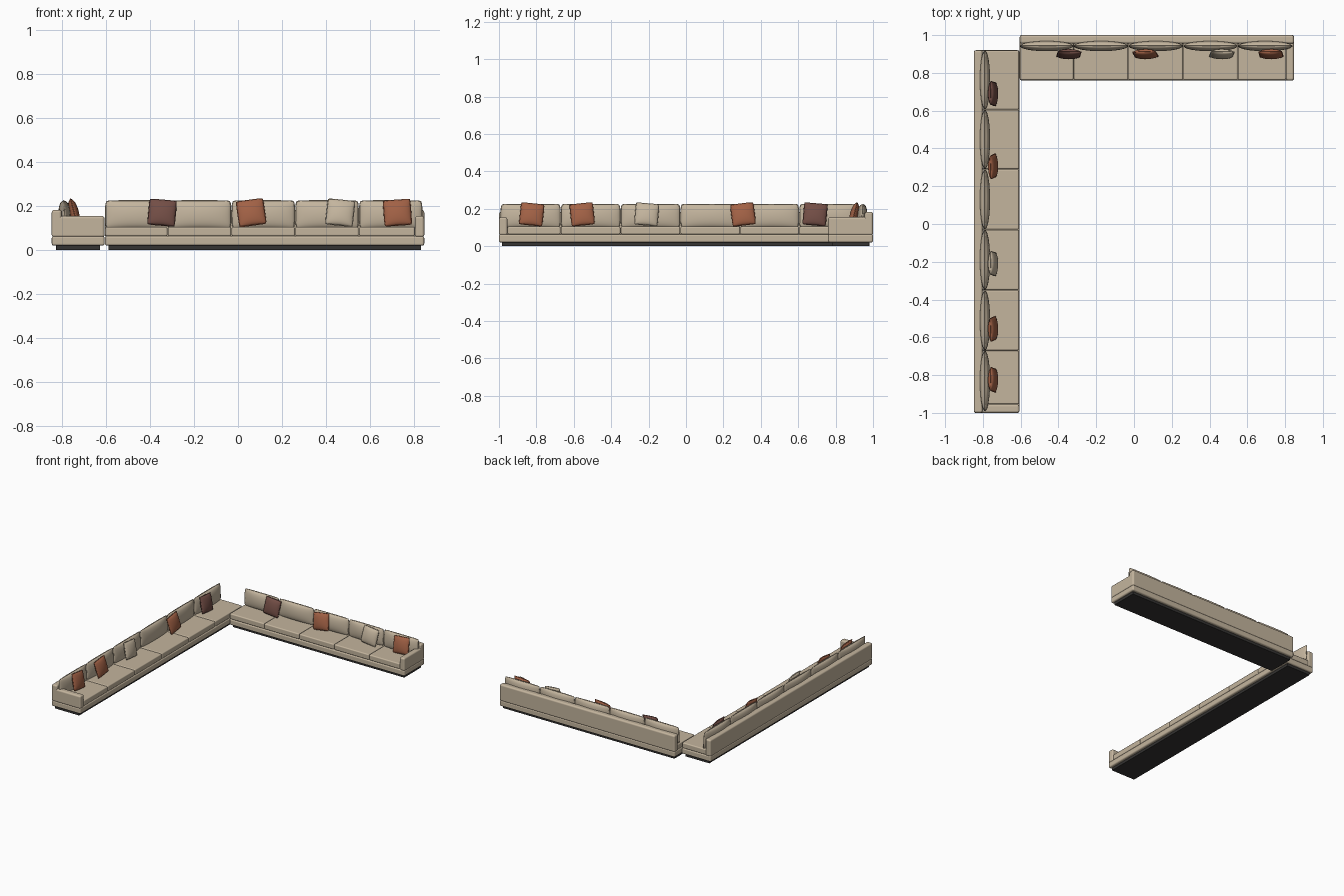
import bpy, bmesh
from math import sin, pi, radians
from mathutils import Matrix, Vector

cube = bpy.data.objects.get("Cube")
if cube:
    bpy.data.objects.remove(cube, do_unlink=True)


def material(name, rgb):
    mat = bpy.data.materials.new(name)
    mat.use_nodes = True
    mat.diffuse_color = (*rgb, 1)
    for node in mat.node_tree.nodes:
        if node.type == 'BSDF_PRINCIPLED':
            node.inputs["Base Color"].default_value = (*rgb, 1)
            node.inputs["Roughness"].default_value = 0.8
    return mat


BEIGE = material("beige fabric", (0.55, 0.46, 0.34))
ORANGE = material("burnt orange fabric", (0.36, 0.12, 0.06))
BROWN = material("dark brown fabric", (0.17, 0.075, 0.06))
BLACK = material("black plinth", (0.035, 0.033, 0.032))


def add(name, data, mat, frame):
    obj = bpy.data.objects.new(name, data)
    bpy.context.collection.objects.link(obj)
    data.materials.append(mat)
    obj.matrix_world = frame
    return obj


def box(name, frame, mat, xs, ys, zs, radius):
    """Soft-edged block spanning the given ranges."""
    bm = bmesh.new()
    bmesh.ops.create_cube(bm, size=1)
    spans = (xs, ys, zs)
    for v in bm.verts:
        v.co = Vector([(a + b) / 2 + c * (b - a) for c, (a, b) in zip(v.co, spans)])
    for f in bm.faces:
        f.smooth = True
    mesh = bpy.data.meshes.new(name)
    bm.to_mesh(mesh)
    bm.free()
    bevel = add(name, mesh, mat, frame).modifiers.new("soft edges", 'BEVEL')
    bevel.width = radius
    bevel.segments = 4
    bevel.harden_normals = True


def pillow(name, frame, mat, width, height, thick, corner):
    """Stuffed cushion standing in the xz plane, with piping on its rim."""
    def outline(u, v):
        return (u * (1 - corner * v ** 6) * width / 2,
                v * (1 - corner * u ** 6) * height / 2)

    bm = bmesh.new()
    for side in (-1, 1):
        grid = bmesh.ops.create_grid(bm, x_segments=20, y_segments=14, size=1)
        for vert in grid["verts"]:
            u, v = (sin(c * pi / 2) for c in vert.co[:2])
            x, z = outline(u, v)
            puff = max(0, 1 - u * u) ** 0.5 * max(0, 1 - v * v) ** 0.4
            vert.co = (x, side * puff * thick / 2, z)
    bmesh.ops.remove_doubles(bm, verts=bm.verts, dist=0.00001)
    bmesh.ops.recalc_face_normals(bm, faces=bm.faces)
    for f in bm.faces:
        f.smooth = True
    mesh = bpy.data.meshes.new(name)
    bm.to_mesh(mesh)
    bm.free()
    add(name, mesh, mat, frame)

    # Piping
    steps = [-1 + i / 6 for i in range(12)]
    rim = ([(t, -1) for t in steps] + [(1, t) for t in steps]
           + [(-t, 1) for t in steps] + [(-1, -t) for t in steps])
    curve = bpy.data.curves.new(name + " piping", 'CURVE')
    curve.dimensions = '3D'
    curve.bevel_depth = 0.0025
    curve.bevel_resolution = 1
    line = curve.splines.new('POLY')
    line.points.add(len(rim) - 1)
    for point, (u, v) in zip(line.points, rim):
        x, z = outline(u, v)
        point.co = (x, 0, z, 1)
    line.use_cyclic_u = True
    add(name + " piping", curve, mat, frame)


def sofa(label, frame, start, end, seams, arm, scatter):
    """Sofa along x with its front at y = 0; arm is a range at one end."""
    depth = 0.24
    box(label + " plinth", frame, BLACK, (start + 0.015, end - 0.015),
        (0.02, depth - 0.02), (0, 0.03), 0.002)
    box(label + " base", frame, BEIGE, (start, end), (0, depth), (0.02, 0.064), 0.01)
    box(label + " backrest", frame, BEIGE, (start, end), (0.195, depth), (0.058, 0.183), 0.012)
    box(label + " arm", frame, BEIGE, arm, (0, depth - 0.005), (0.058, 0.155), 0.012)

    # Seat and back cushions
    for i, (a, b) in enumerate(zip(seams, seams[1:])):
        box(f"{label} seat cushion {i + 1}", frame, BEIGE, (a + 0.001, b - 0.001),
            (0.002, 0.2), (0.063, 0.105), 0.008)
        a, b = (max(start + 0.008, a - 0.04) if i == 0 and arm[0] == start else a,
                min(end - 0.008, b + 0.04) if b == arm[0] else b)
        place = (frame @ Matrix.Translation(((a + b) / 2, 0.182, 0.162))
                 @ Matrix.Rotation(radians(-3), 4, 'X'))
        pillow(f"{label} back cushion {i + 1}", place, BEIGE, b - a - 0.006, 0.125, 0.054, 0.04)

    # Scatter pillows lean back on the cushions
    for i, (x, turn, mat) in enumerate(scatter):
        place = (frame @ Matrix.Translation((x, 0.139, 0.17))
                 @ Matrix.Rotation(radians(-14), 4, 'X')
                 @ Matrix.Rotation(radians(turn), 4, 'Y'))
        pillow(f"{label} scatter pillow {i + 1}", place, mat, 0.122, 0.118, 0.045, 0.03)


# Back run, arm at its +x end
sofa("back sofa", Matrix.Translation((0, 0.76, 0)), -0.605, 0.847,
     [-0.605, -0.32, -0.03, 0.26, 0.55, 0.805], (0.805, 0.847),
     [(-0.345, 5, BROWN), (0.06, -8, ORANGE), (0.465, 6, BEIGE), (0.725, -4, ORANGE)])

# Side run facing +x, arm at its front end
sofa("side sofa", Matrix.Translation((-0.607, 0, 0)) @ Matrix.Rotation(pi / 2, 4, 'Z'),
     -1.0, 0.92, [-0.955, -0.67, -0.35, -0.03, 0.29, 0.605, 0.92], (-1.0, -0.955),
     [(-0.825, 6, ORANGE), (-0.555, -6, ORANGE), (-0.21, 5, BEIGE),
      (0.305, -7, ORANGE), (0.69, 5, BROWN)])
